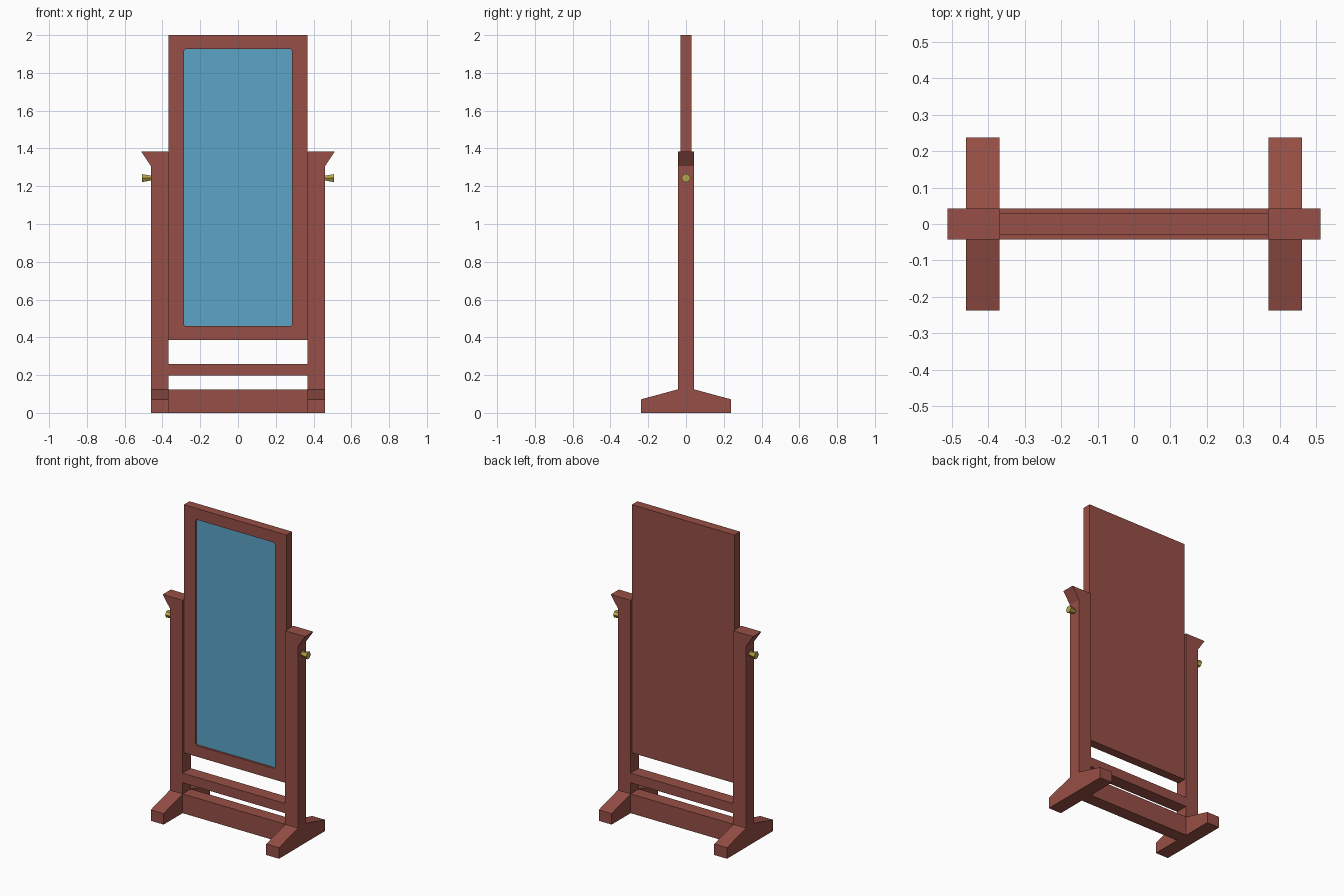
import bpy, bmesh, math
from mathutils import Vector

if "Cube" in bpy.data.objects:
    bpy.data.objects.remove(bpy.data.objects["Cube"])


def material(name, rgb):
    m = bpy.data.materials.new(name)
    m.diffuse_color = (*rgb, 1)
    m.use_nodes = True
    m.node_tree.nodes["Principled BSDF"].inputs["Base Color"].default_value = m.diffuse_color
    return m


WOOD = material("red brown wood", (0.31, 0.078, 0.061))
GLASS = material("blue mirror glass", (0.105, 0.37, 0.57))
BRASS = material("brass", (0.5, 0.38, 0.07))


def finish(bm, name, mat):
    bmesh.ops.recalc_face_normals(bm, faces=bm.faces[:])
    me = bpy.data.meshes.new(name)
    bm.to_mesh(me)
    bm.free()
    me.materials.append(mat)
    ob = bpy.data.objects.new(name, me)
    bpy.context.collection.objects.link(ob)
    return ob


def prism(name, points, direction, mat):
    """Extrude a flat outline along a direction."""
    bm = bmesh.new()
    face = bm.faces.new([bm.verts.new(p) for p in points])
    ext = bmesh.ops.extrude_face_region(bm, geom=[face], use_keep_orig=True)
    verts = [g for g in ext["geom"] if isinstance(g, bmesh.types.BMVert)]
    bmesh.ops.translate(bm, verts=verts, vec=Vector(direction))
    return finish(bm, name, mat)


def slab(name, hx, hy, z0, z1, mat):
    """Box centred on x and y, with half sizes hx and hy."""
    return prism(name, [(-hx, -hy, z0), (hx, -hy, z0), (hx, hy, z0), (-hx, hy, z0)],
                 (0, 0, z1 - z0), mat)


def mirror_x(ob):
    ob.modifiers.new("Mirror", "MIRROR")  # mirrors over world x = 0
    return ob


INNER, OUTER, POST_Y, FOOT_Z = 0.369, 0.461, 0.042, 0.125

# Feet: sloped profile, one on each side
foot = [(-0.237, 0), (0.237, 0), (0.237, 0.072), (POST_Y, FOOT_Z), (-POST_Y, FOOT_Z), (-0.237, 0.072)]
mirror_x(prism("foot", [(INNER, y, z) for y, z in foot], (OUTER - INNER, 0, 0), WOOD))

# Posts with outward flared tops
post = [(INNER, FOOT_Z), (OUTER, FOOT_Z), (OUTER, 1.307), (0.512, 1.383), (INNER, 1.383)]
mirror_x(prism("post", [(x, -POST_Y, z) for x, z in post], (0, 2 * POST_Y, 0), WOOD))

# Cross rails
slab("lower_rail", INNER, POST_Y, 0, FOOT_Z, WOOD)
slab("upper_rail", INNER, POST_Y, 0.197, 0.26, WOOD)


# Mirror frame with a shallow recess with clipped corners
def glass_outline(y, x=0.286, z0=0.459, z1=1.927, c=0.009):
    return [(-x + c, y, z0), (x - c, y, z0), (x, y, z0 + c), (x, y, z1 - c),
            (x - c, y, z1), (-x + c, y, z1), (-x, y, z1 - c), (-x, y, z0 + c)]


frame = slab("mirror_frame", INNER, 0.029, 0.387, 2.0, WOOD)
cutter = prism("recess_cutter", glass_outline(-0.06), (0, 0.046, 0), WOOD)
cutter.hide_render = True
cutter.hide_viewport = True
cut = frame.modifiers.new("Recess", "BOOLEAN")
cut.operation = "DIFFERENCE"
cut.solver = "EXACT"
cut.object = cutter

# Glass plate lying at the bottom of the recess
prism("mirror_glass", glass_outline(-0.016), (0, 0.004, 0), GLASS)

# Pivot knobs: six-sided, widening outwards
bm = bmesh.new()
rings = []
for x, r in ((OUTER - 0.005, 0.014), (0.507, 0.024)):
    rings.append([bm.verts.new((x, r * math.cos(i * math.pi / 3), 1.243 + r * math.sin(i * math.pi / 3)))
                  for i in range(6)])
for i in range(6):
    j = (i + 1) % 6
    bm.faces.new((rings[0][i], rings[0][j], rings[1][j], rings[1][i]))
for ring in rings:
    bm.faces.new(ring)
mirror_x(finish(bm, "pivot_knob", BRASS))
